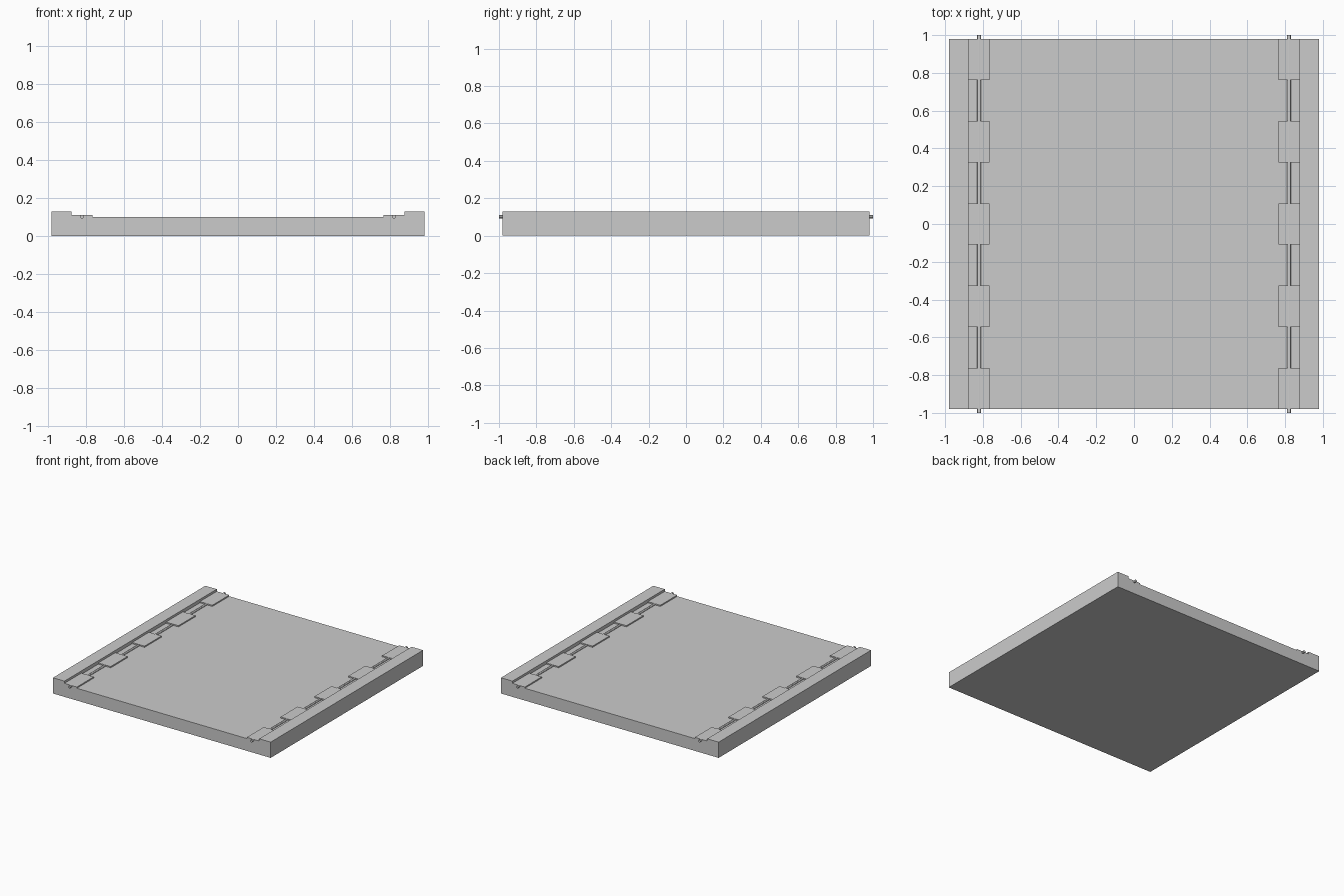
import bpy, math

if "Cube" in bpy.data.objects:
    bpy.data.objects.remove(bpy.data.objects["Cube"])

HALF = 0.98       # half width of the slab
FLOOR = 0.10      # height of the central floor
STEP = 0.11       # height of the hinge knuckles
RIM = 0.128       # height of the side rims
X_RIM, X_STEP, X_ROD = 0.877, 0.765, 0.82


def mesh_object(name, verts, faces):
    me = bpy.data.meshes.new(name)
    me.from_pydata(verts, [], faces)
    ob = bpy.data.objects.new(name, me)
    bpy.context.collection.objects.link(ob)
    return ob


def extrude_profile(name, profile, y0, y1):
    """Extrude a counter-clockwise (x, z) profile along y."""
    n = len(profile)
    verts = [(x, y, z) for y in (y0, y1) for x, z in profile]
    faces = [tuple(range(n)), tuple(reversed(range(n, 2 * n)))]
    faces += [(i, i + n, (i + 1) % n + n, (i + 1) % n) for i in range(n)]
    return mesh_object(name, verts, faces)


# Slab with raised rims along both sides
right = [(HALF, 0), (HALF, RIM), (X_RIM, RIM), (X_RIM, FLOOR)]
left = [(-x, z) for x, z in reversed(right)]
extrude_profile("base_slab", right + left, -HALF, HALF)

# Alternating hinge knuckles beside each rim, and the pins running through them
pitch = 2 * HALF / 9
for side, s in (("left", -1), ("right", 1)):
    x0, x1 = sorted((s * X_STEP, s * X_RIM))
    for i in range(5):
        y = -HALF + 2 * i * pitch
        block = [(x0, FLOOR), (x1, FLOOR), (x1, STEP), (x0, STEP)]
        extrude_profile(f"{side}_knuckle_{i + 1}", block, y, y + pitch)
    bpy.ops.mesh.primitive_cylinder_add(
        vertices=12, radius=0.01, depth=2.0,
        location=(s * X_ROD, 0, 0.101), rotation=(math.pi / 2, 0, 0))
    bpy.context.object.name = f"{side}_hinge_pin"
    bpy.ops.object.shade_smooth_by_angle()
